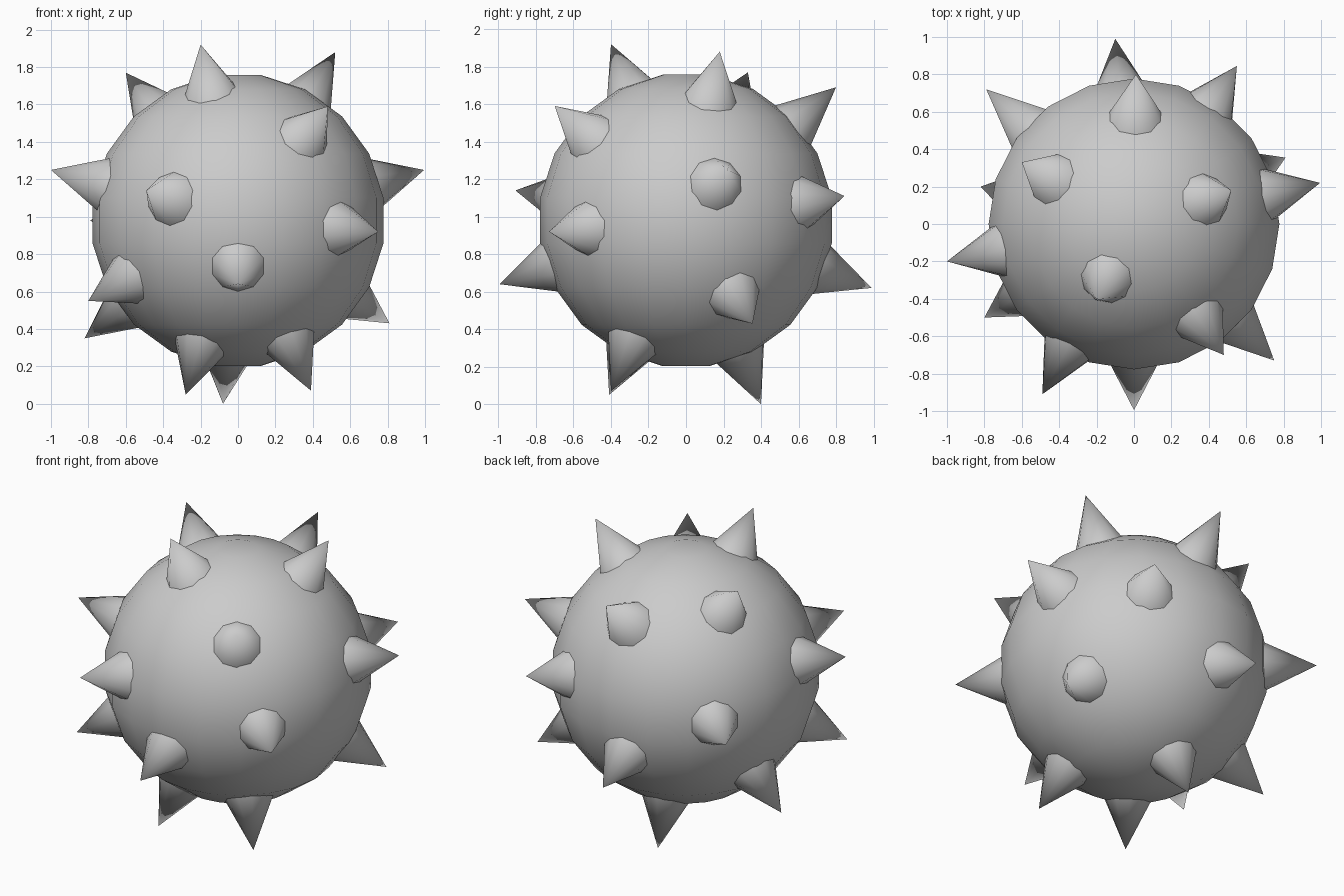
import bpy, bmesh, math
from mathutils import Vector

if "Cube" in bpy.data.objects:
    bpy.data.objects.remove(bpy.data.objects["Cube"])

CENTRE = Vector((0, 0, 0.98))
R = 0.787
SIDES = 20

def finish(bm, name, angle):
    bmesh.ops.recalc_face_normals(bm, faces=bm.faces)
    mesh = bpy.data.meshes.new(name)
    bm.to_mesh(mesh)
    bm.free()
    ob = bpy.data.objects.new(name, mesh)
    bpy.context.collection.objects.link(ob)
    bpy.ops.object.select_all(action='DESELECT')
    ob.select_set(True)
    bpy.context.view_layer.objects.active = ob
    bpy.ops.object.shade_smooth_by_angle(angle=math.radians(angle))
    return ob

# Ball: stacked rings with a small flat cap at each pole
bm = bmesh.new()
rings = []
for i in range(10):
    a = math.radians(9 + 18 * i)
    rings.append([bm.verts.new(CENTRE + R * Vector((
        math.sin(a) * math.cos(math.tau * k / SIDES),
        math.sin(a) * math.sin(math.tau * k / SIDES),
        math.cos(a)))) for k in range(SIDES)])
for r0, r1 in zip(rings, rings[1:]):
    for k in range(SIDES):
        n = (k + 1) % SIDES
        bm.faces.new((r0[k], r1[k], r1[n], r0[n]))
bm.faces.new(rings[0])
bm.faces.new(rings[-1])
finish(bm, "ball", 40)

# Spikes: ten-sided cones pointing outward, given by their tips
tips = [
    (-0.20, -0.40, 1.92), (0.52, 0.18, 1.88), (-0.60, 0.33, 1.77),
    (0.01, 0.80, 1.69), (0.48, -0.70, 1.59), (-1.00, -0.20, 1.25),
    (0.995, 0.22, 1.25), (-0.49, -0.91, 1.14), (0.55, 0.845, 1.11),
    (0.75, -0.73, 0.92), (0.00, -0.995, 0.64), (-0.80, -0.50, 0.55),
    (-0.82, 0.20, 0.35), (-0.28, -0.41, 0.05), (0.39, -0.40, 0.07),
    (-0.08, 0.40, 0.00), (0.81, 0.355, 0.43), (-0.10, 0.99, 0.62),
    (-0.79, 0.72, 0.98),
]
BASE = 0.70  # distance of the buried cone base from the centre
for i, t in enumerate(tips):
    tip = Vector(t)
    d = tip - CENTRE
    axis = d.normalized()
    h = d.length - BASE
    bm = bmesh.new()
    bmesh.ops.create_cone(bm, cap_ends=True, segments=10,
                          radius1=0.172, radius2=0, depth=h)
    mat = axis.to_track_quat('Z', 'Y').to_matrix().to_4x4()
    mat.translation = CENTRE + axis * (BASE + h / 2)
    bm.transform(mat)
    finish(bm, f"spike_{i + 1}", 40)
